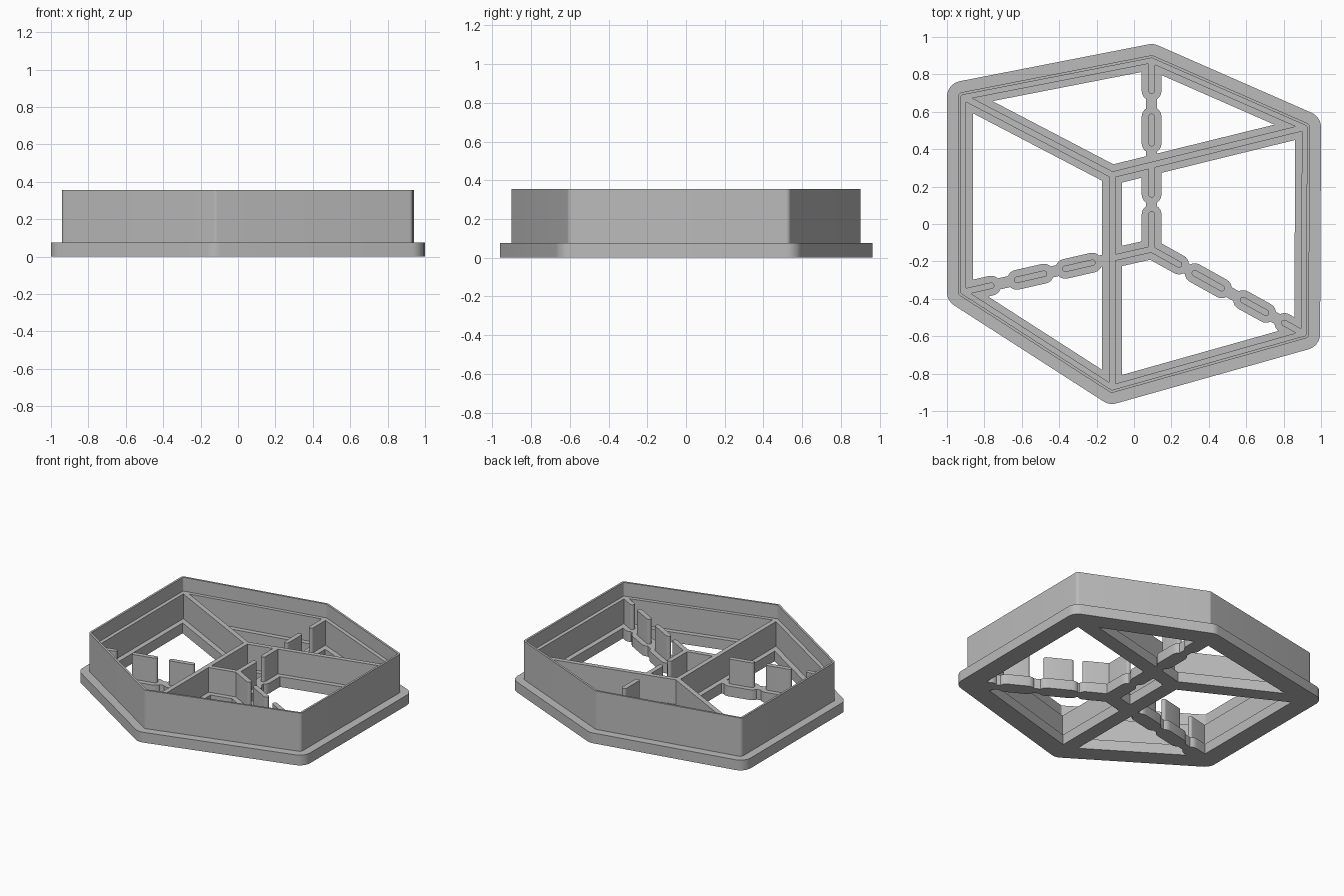
import bpy, bmesh, math
from mathutils import Vector

cube = bpy.data.objects.get("Cube")
if cube:
    bpy.data.objects.remove(cube, do_unlink=True)

grey = bpy.data.materials.new("light_grey")
grey.use_nodes = True
grey.diffuse_color = (0.5, 0.5, 0.5, 1)
grey.node_tree.nodes["Principled BSDF"].inputs["Base Color"].default_value = (0.5, 0.5, 0.5, 1)

# Corners of the drawn box, counter-clockwise, plus its near and far inner corners
TOP, BOTTOM = Vector((0.094, 0.877)), Vector((-0.117, -0.877))
LEFT_HIGH, LEFT_LOW = Vector((-0.915, 0.68)), Vector((-0.915, -0.364))
RIGHT_LOW, RIGHT_HIGH = Vector((0.91, -0.588)), Vector((0.915, 0.517))
NEAR, FAR = Vector((-0.117, 0.263)), Vector((0.094, -0.135))
HEXAGON = [TOP, LEFT_HIGH, LEFT_LOW, BOTTOM, RIGHT_LOW, RIGHT_HIGH]

SOLID_EDGES = [(NEAR, LEFT_HIGH), (NEAR, RIGHT_HIGH), (NEAR, BOTTOM)]
# Broken edges, with each dash given as a fraction of the length
BROKEN_EDGES = [
    (FAR, TOP, [(0, .184), (.29, .44), (.56, .70), (.837, 1)]),
    (FAR, RIGHT_LOW, [(0, .18), (.283, .46), (.60, .75), (.87, 1)]),
    (FAR, LEFT_LOW, [(0, .207), (.314, .457), (.57, .713), (.85, 1)]),
]
BASE_TOP, RIB_TOP, WALL_TOP = 0.075, 0.255, 0.355
BASE_HALF, RIB_HALF, NECK_HALF = 0.053, 0.017, 0.03


def offset(points, d, steps=8):
    """Grow a counter-clockwise outline with round corners, or shrink it with sharp ones."""
    out = []
    for i, p in enumerate(points):
        before = (p - points[i - 1]).normalized()
        after = (points[(i + 1) % len(points)] - p).normalized()
        n1, n2 = Vector((before.y, -before.x)), Vector((after.y, -after.x))
        if d < 0:
            out.append(p + (n1 + n2) * d / (1 + n1.dot(n2)))
            continue
        start = math.atan2(n1.y, n1.x)
        turn = (math.atan2(n2.y, n2.x) - start) % math.tau
        for k in range(steps + 1):
            a = start + turn * k / steps
            out.append(p + d * Vector((math.cos(a), math.sin(a))))
    return out


def prism(name, outline, z0, z1):
    bm = bmesh.new()
    face = bm.faces.new([bm.verts.new((p.x, p.y, z0)) for p in outline])
    top = bmesh.ops.extrude_face_region(bm, geom=[face])["geom"]
    verts = [g for g in top if isinstance(g, bmesh.types.BMVert)]
    bmesh.ops.translate(bm, verts=verts, vec=(0, 0, z1 - z0))
    bmesh.ops.recalc_face_normals(bm, faces=bm.faces)
    mesh = bpy.data.meshes.new(name)
    bm.to_mesh(mesh)
    bm.free()
    mesh.materials.append(grey)
    obj = bpy.data.objects.new(name, mesh)
    bpy.context.collection.objects.link(obj)
    return obj


def capsule(a, b, radius, z0, z1):
    """Bar with round ends from a to b."""
    start = math.atan2(b.y - a.y, b.x - a.x) + math.pi / 2
    outline = []
    for centre, first in ((a, start), (b, start + math.pi)):
        for k in range(13):
            t = first + math.pi * k / 12
            outline.append(centre + radius * Vector((math.cos(t), math.sin(t))))
    return prism("bar", outline, z0, z1)


def combine(target, other, operation):
    mod = target.modifiers.new("combine", "BOOLEAN")
    mod.operation, mod.object, mod.solver = operation, other, "EXACT"
    bpy.context.view_layer.objects.active = target
    bpy.ops.object.modifier_apply(modifier=mod.name)
    bpy.data.objects.remove(other, do_unlink=True)


def ring(name, outer, inner, z0, z1):
    obj = prism(name, offset(HEXAGON, outer), z0, z1)
    cutter = prism("cutter", offset(HEXAGON, inner), z0 - 0.1, z1 + 0.1)
    combine(obj, cutter, "DIFFERENCE")
    return obj


def add_bars(obj, radius, z0, z1):
    for a, b in SOLID_EDGES:
        combine(obj, capsule(a, b, radius, z0, z1), "UNION")
    for a, b, dashes in BROKEN_EDGES:
        for s, e in dashes:
            combine(obj, capsule(a.lerp(b, s), a.lerp(b, e), radius, z0, z1), "UNION")


# Flat base: wide rim, inner bars and the narrow necks between dashes
base = ring("base_frame", 0.085, -BASE_HALF, 0, BASE_TOP)
add_bars(base, BASE_HALF, 0, BASE_TOP)
for a, b, dashes in BROKEN_EDGES:
    combine(base, capsule(a, b, NECK_HALF, 0, BASE_TOP), "UNION")

# Tall thin cutting wall
wall = ring("cutting_wall", 0.025, 0.010, BASE_TOP, WALL_TOP)

# Lower ribs: ledge inside the wall, straight dividers and dashes
ribs = ring("imprint_ribs", 0.014, -RIB_HALF, BASE_TOP, RIB_TOP)
add_bars(ribs, RIB_HALF, BASE_TOP, RIB_TOP)

for obj in (base, wall, ribs):
    bpy.ops.object.select_all(action="DESELECT")
    obj.select_set(True)
    bpy.context.view_layer.objects.active = obj
    bpy.ops.object.shade_smooth_by_angle()
